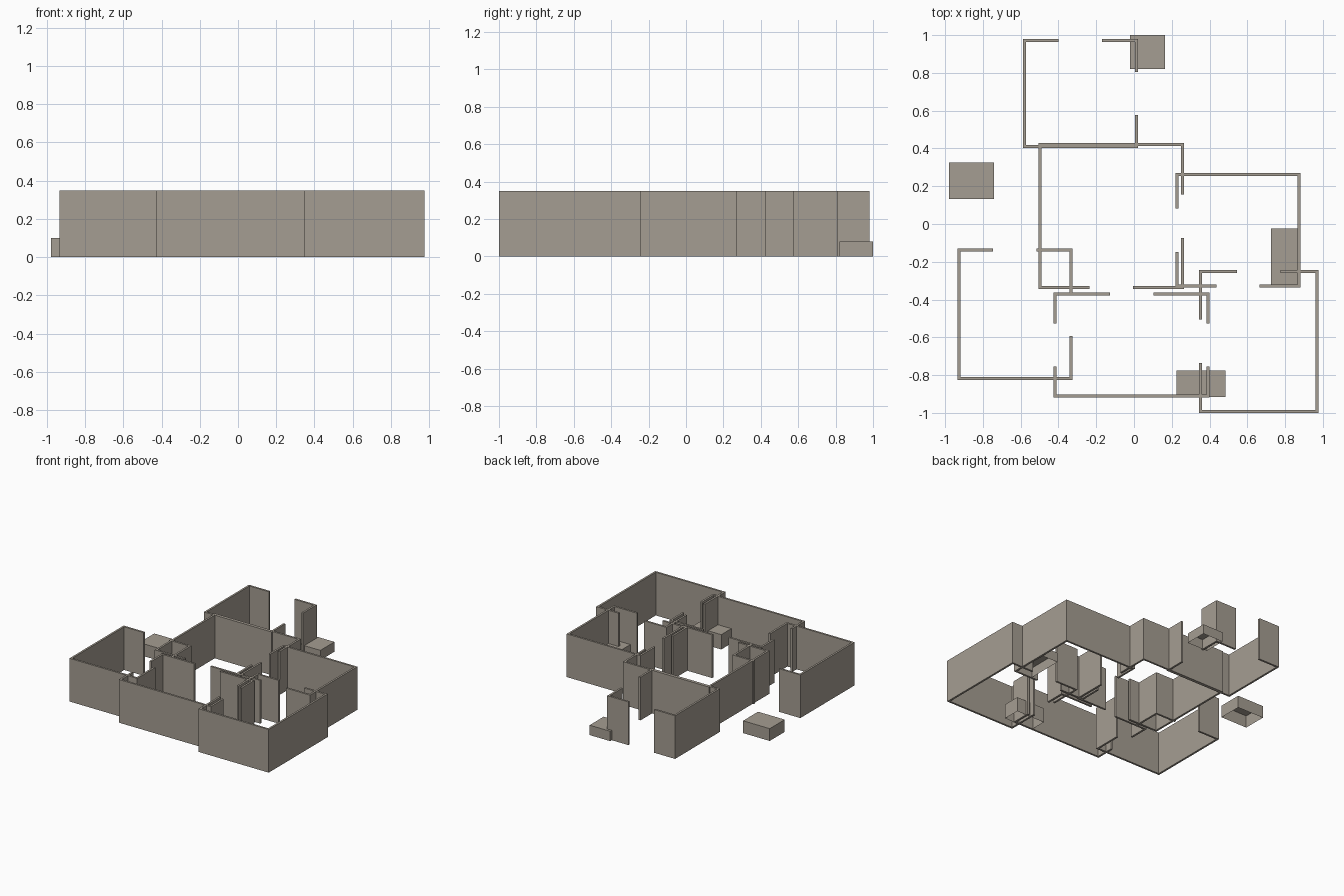
import bpy
import bmesh
from mathutils import Matrix, Vector

cube = bpy.data.objects.get("Cube")
if cube:
    bpy.data.objects.remove(cube, do_unlink=True)

WALL_HEIGHT = 0.35
THICK = 0.016
DOOR = 0.23

stone = bpy.data.materials.new("warm_grey")
colour = (0.376, 0.337, 0.287, 1)
stone.diffuse_color = colour
stone.use_nodes = True
stone.node_tree.nodes["Principled BSDF"].inputs["Base Color"].default_value = colour


def add_box(bm, x0, x1, y0, y1, height, open_bottom=False):
    size = Vector((x1 - x0, y1 - y0, height))
    centre = Vector(((x0 + x1) / 2, (y0 + y1) / 2, height / 2))
    made = bmesh.ops.create_cube(
        bm, size=1, matrix=Matrix.Translation(centre) @ Matrix.Diagonal(size).to_4x4())
    if open_bottom:
        faces = {f for v in made["verts"] for f in v.link_faces}
        bottom = min(faces, key=lambda f: f.calc_center_median().z)
        bmesh.ops.delete(bm, geom=[bottom], context="FACES_ONLY")


def finish(name, bm):
    mesh = bpy.data.meshes.new(name)
    bm.to_mesh(mesh)
    bm.free()
    mesh.materials.append(stone)
    bpy.context.collection.objects.link(bpy.data.objects.new(name, mesh))


def spans(a, b, has_door):
    # A wall run is whole, or split by a full-height doorway at its middle
    if not has_door:
        return [(a, b)]
    mid = (a + b) / 2
    return [(a, mid - DOOR / 2), (mid + DOOR / 2, b)]


def room(name, x0, x1, y0, y1, doors):
    bm = bmesh.new()
    for side, y in (("front", y0), ("back", y1 - THICK)):
        for a, b in spans(x0, x1, side in doors):
            add_box(bm, a, b, y, y + THICK, WALL_HEIGHT)
    for side, x in (("low", x0), ("high", x1 - THICK)):
        for a, b in spans(y0, y1, side in doors):
            # Stop at the inner face of the front and back walls
            a, b = max(a, y0 + THICK), min(b, y1 - THICK)
            add_box(bm, x, x + THICK, a, b, WALL_HEIGHT)
    finish(name, bm)


def block(name, x0, x1, y0, y1, height):
    bm = bmesh.new()
    add_box(bm, x0, x1, y0, y1, height, open_bottom=True)
    finish(name, bm)


# Rooms; "low" is the -x wall and "high" the +x wall
room("back_room_walls", -0.588, 0.021, 0.402, 0.98, ("back", "high"))
room("central_room_walls", -0.506, 0.266, -0.345, 0.428, ("front", "high"))
room("left_room_walls", 0.219, 0.882, -0.337, 0.27, ("front", "low"))
room("front_left_room_walls", 0.345, 0.976, -1.0, -0.243, ("back", "low"))
room("front_room_walls", -0.426, 0.4, -0.919, -0.362, ("back", "low", "high"))
room("front_right_room_walls", -0.935, -0.326, -0.826, -0.13, ("back", "high"))

# Low furniture blocks, hollow underneath
block("right_block", -0.979, -0.74, 0.133, 0.325, 0.1)
block("back_block", -0.02, 0.165, 0.82, 1.0, 0.08)
block("left_block", 0.724, 0.874, -0.328, -0.024, 0.08)
block("front_block", 0.226, 0.484, -0.915, -0.775, 0.12)
